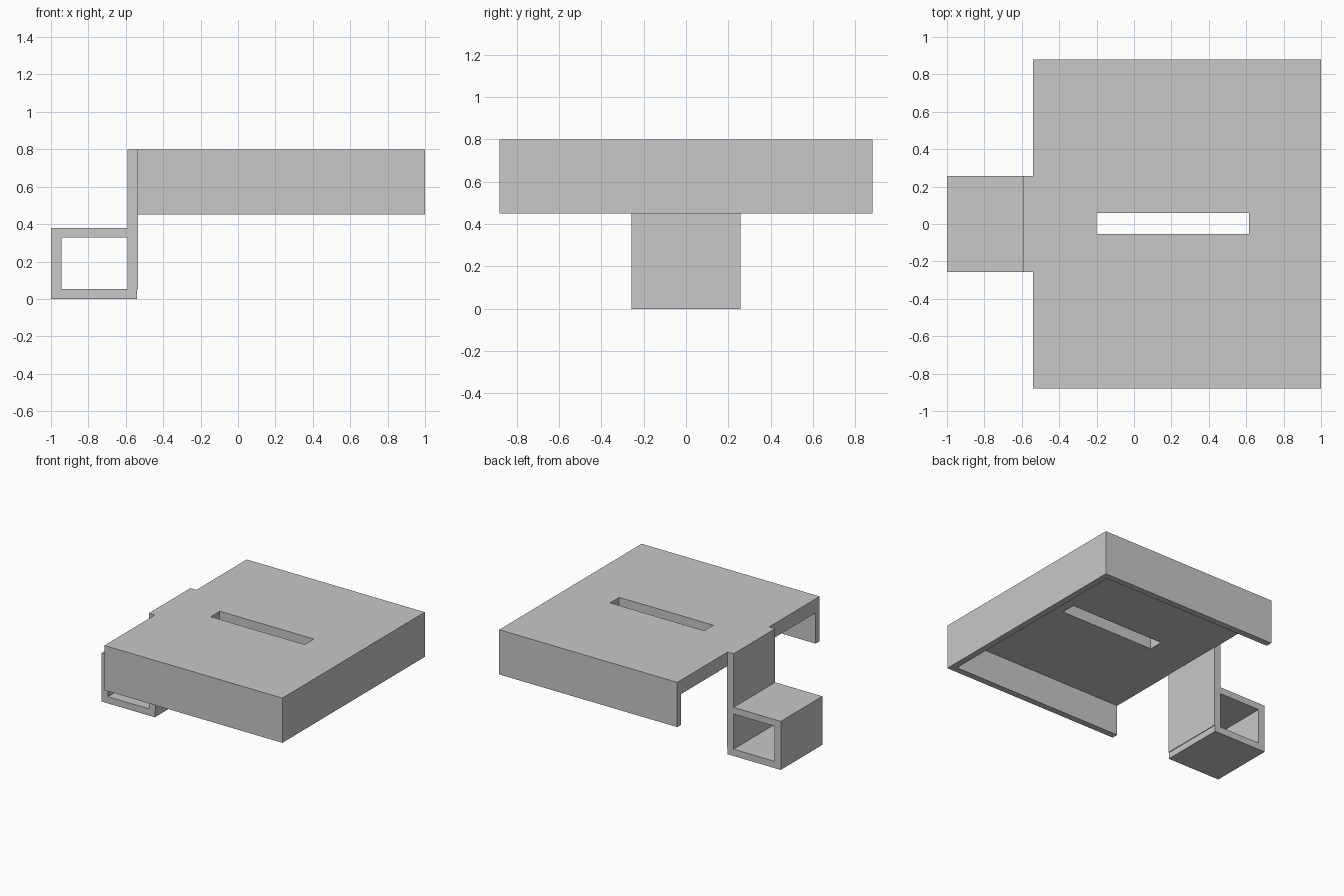
import bpy
import bmesh

default = bpy.data.objects.get("Cube")
if default:
    bpy.data.objects.remove(default, do_unlink=True)

GREY = (0.58, 0.58, 0.58, 1.0)
grey = bpy.data.materials.new("plain_grey")
grey.use_nodes = True
grey.diffuse_color = GREY
grey.node_tree.nodes["Principled BSDF"].inputs["Base Color"].default_value = GREY

WALL = 0.05
LEFT, RIGHT = -0.54, 1.0        # tray extent in x
HALF = 0.88                     # tray half depth in y
LOW, TOP = 0.45, 0.80           # tray extent in z
CEILING = TOP - 0.11            # underside of the tray's top slab
HOOK = 0.257                    # bracket half depth in y


def prism(name, outline, y0, y1):
    """Extrude an outline in the xz plane from y0 to y1."""
    bm = bmesh.new()
    face = bm.faces.new([bm.verts.new((x, y0, z)) for x, z in outline])
    side = bmesh.ops.extrude_face_region(bm, geom=[face])["geom"]
    moved = [v for v in side if isinstance(v, bmesh.types.BMVert)]
    bmesh.ops.translate(bm, verts=moved, vec=(0, y1 - y0, 0))
    bmesh.ops.recalc_face_normals(bm, faces=bm.faces)
    mesh = bpy.data.meshes.new(name)
    bm.to_mesh(mesh)
    bm.free()
    mesh.materials.append(grey)
    obj = bpy.data.objects.new(name, mesh)
    bpy.context.collection.objects.link(obj)
    return obj


def box(name, x0, x1, y0, y1, z0, z1):
    return prism(name, [(x0, z0), (x1, z0), (x1, z1), (x0, z1)], y0, y1)


def cut(obj, cutter):
    """Subtract the cutter, apply the result and discard the cutter."""
    cutter.hide_render = True
    mod = obj.modifiers.new("cut", "BOOLEAN")
    mod.operation = "DIFFERENCE"
    mod.solver = "EXACT"
    mod.object = cutter
    bpy.context.view_layer.objects.active = obj
    bpy.ops.object.modifier_apply(modifier=mod.name)
    bpy.data.objects.remove(cutter, do_unlink=True)


# Tray: upside-down shell, open below and on the bracket side, with a slot
tray = box("tray", LEFT, RIGHT, -HALF, HALF, LOW, TOP)
cut(tray, box("cavity_cutter", LEFT - 0.2, RIGHT - WALL,
              WALL - HALF, HALF - WALL, LOW - 0.2, CEILING))
cut(tray, box("slot_cutter", -0.20, 0.615, -0.053, 0.06, LOW, TOP + 0.2))

# Bracket: upright plate with a square tube at its foot
PLATE = -0.592                  # outer face of the plate
FACE = LEFT + 0.005             # inner face, standing slightly proud of the tube
bracket = prism("bracket", [
    (-1, 0), (LEFT, 0), (LEFT, WALL), (FACE, WALL), (FACE, CEILING),
    (LEFT, CEILING), (LEFT, TOP), (PLATE, TOP), (PLATE, 0.38), (-1, 0.38)],
    -HOOK, HOOK)
cut(bracket, box("tube_cutter", -0.945, PLATE, -1, 1, 0.053, 0.328))
